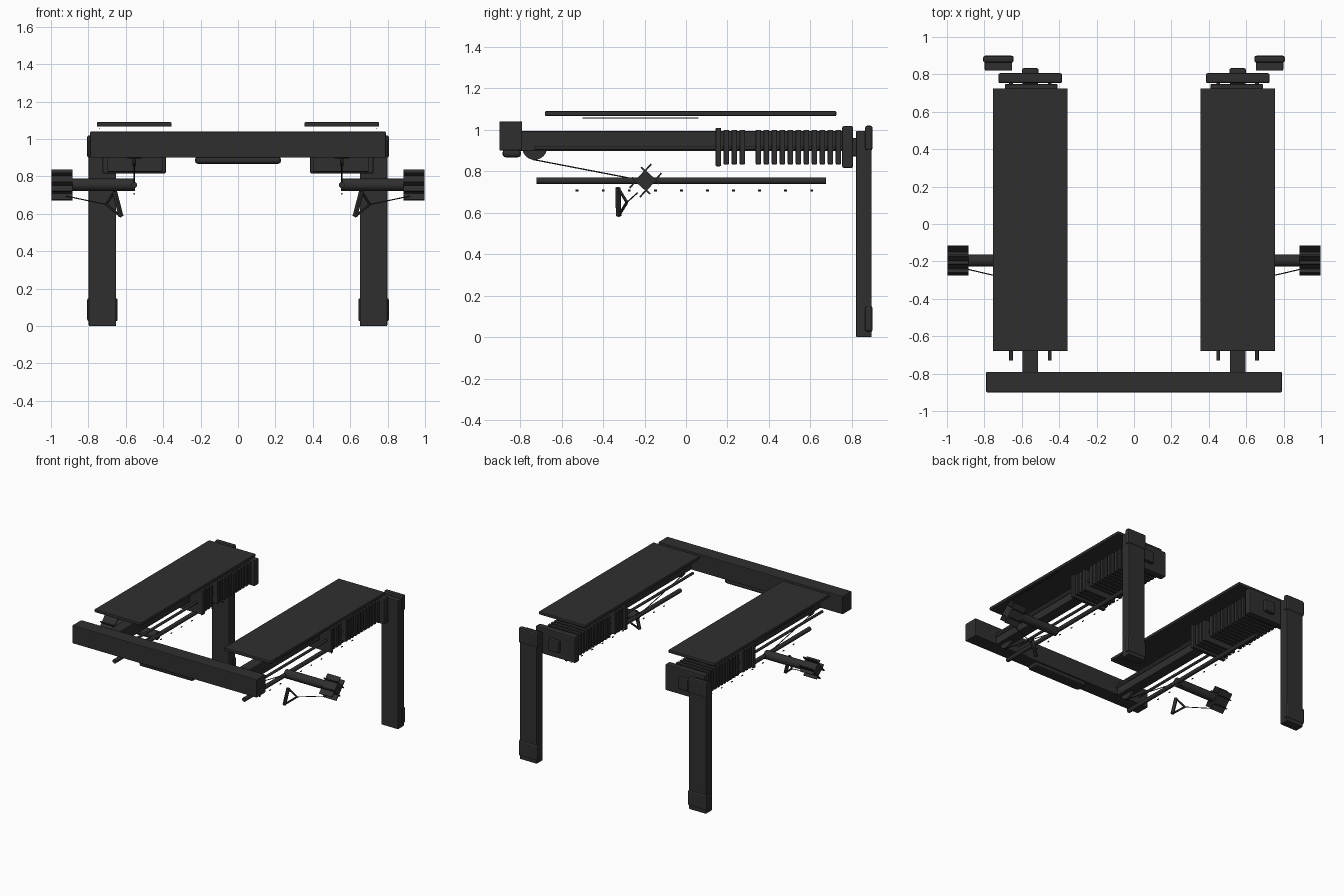
import bpy, math
from mathutils import Vector, Matrix

cube = bpy.data.objects.get("Cube")
if cube:
    bpy.data.objects.remove(cube, do_unlink=True)

mat = bpy.data.materials.new("charcoal")
mat.use_nodes = True
col = (0.028, 0.028, 0.028, 1)
mat.diffuse_color = col
bsdf = next(n for n in mat.node_tree.nodes if n.type == 'BSDF_PRINCIPLED')
bsdf.inputs["Base Color"].default_value = col


def box(name, x, y, z, bevel=0.005):
    """Bevelled box from (min, max) pairs."""
    x = sorted(x)
    bpy.ops.mesh.primitive_cube_add(size=1)
    ob = bpy.context.object
    ob.name = name
    size = (x[1] - x[0], y[1] - y[0], z[1] - z[0])
    ob.data.transform(Matrix.Diagonal((*size, 1)))
    ob.location = ((x[0] + x[1]) / 2, (y[0] + y[1]) / 2, (z[0] + z[1]) / 2)
    ob.data.materials.append(mat)
    if bevel:
        m = ob.modifiers.new("bevel", 'BEVEL')
        m.width, m.segments = bevel, 2
    return ob


def rod(name, a, b, r, sides=16):
    """Round bar between two points."""
    a, b = Vector(a), Vector(b)
    d = b - a
    bpy.ops.mesh.primitive_cylinder_add(vertices=sides, radius=r, depth=d.length,
                                        location=(a + b) / 2)
    ob = bpy.context.object
    ob.name = name
    ob.rotation_euler = d.to_track_quat('Z', 'Y').to_euler()
    ob.data.materials.append(mat)
    bpy.ops.object.shade_smooth_by_angle()
    return ob


# Front crossbar with the plate below it
box("crossbar", (-0.79, 0.79), (-0.9, -0.79), (0.9, 1.04))
box("crossbar_underplate", (-0.23, 0.23), (-0.885, -0.795), (0.867, 0.905), 0.015)

for s, side in ((1, "left"), (-1, "right")):
    def X(a, b):
        return (s * a, s * b)
    c = 0.555

    # Rear leg with wider end caps
    box(side + "_leg", X(0.652, 0.798), (0.82, 0.895), (0, 0.995))
    for tag, z in (("foot", (0.025, 0.15)), ("top", (0.9, 1.02))):
        box(f"{side}_leg_{tag}_cap", X(0.643, 0.807), (0.863, 0.9), z, 0.012)

    # Cover panel and the wire below it
    box(side + "_panel", X(0.355, 0.755), (-0.68, 0.725), (1.066, 1.09), 0.006)
    rod(side + "_panel_wire", (s * 0.74, -0.5, 1.056), (s * 0.74, 0.06, 1.056), 0.002, 6)

    # Main beam and its guide rods
    box(side + "_beam", X(0.512, 0.597), (-0.8, 0.76), (0.897, 0.994))
    for x in (0.451, 0.657):
        rod(side + "_guide_rod", (s * x, -0.73, 0.912), (s * x, 0.76, 0.912), 0.01)

    # Row of upright fins on the beam
    ys = [0.156 + i * 0.0386 for i in range(4)] + [0.349 + i * 0.0386 for i in range(11)]
    for i, y in enumerate(ys):
        e = 0.009 if i == 0 else 0
        box(side + "_fin", X(0.41 - e, 0.69 + e), (y - 0.013, y + 0.013),
            (0.833 - e, 1.0 + e), 0.004)

    # End plate with a small rear block
    box(side + "_end_plate", X(0.385, 0.725), (0.753, 0.806), (0.816, 1.018), 0.008)
    box(side + "_end_block", X(0.51, 0.598), (0.8, 0.833), (0.87, 0.96), 0.008)

    # Pulley below the beam and its cable
    rod(side + "_pulley", (s * 0.545, -0.73, 0.915), (s * 0.565, -0.73, 0.915), 0.06, 32)
    rod(side + "_pulley_cable", (s * c, -0.74, 0.857), (s * c, -0.22, 0.757), 0.003, 8)

    # Lower rail and the row of studs under it
    rod(side + "_lower_rail", (s * c, -0.72, 0.754), (s * c, 0.675, 0.754), 0.016, 20)
    for i in range(10):
        y = -0.525 + i * 0.1257
        rod(side + "_stud", (s * c, y - 0.007, 0.707), (s * c, y + 0.007, 0.707), 0.004, 8)

    # Side arm ending in a head of crossed plates
    hy, hz, tilt = -0.195, 0.755, math.radians(48)
    rod(side + "_side_arm", (s * 0.55, hy, hz), (s * 0.9, hy, hz), 0.033, 24)

    def head_part(name, u, v, bevel=0):
        ob = box(name, X(0.886, 0.998), u, v, bevel)
        p = Matrix.Rotation(tilt, 3, 'X') @ Vector((0, ob.location.y, ob.location.z))
        ob.location = (ob.location.x, hy + p.y, hz + p.z)
        ob.rotation_euler.x = tilt

    head_part(side + "_head_core", (-0.035, 0.035), (-0.035, 0.035))
    for o in (-0.033, 0.033):
        head_part(side + "_head_plate", (-0.078, 0.078), (o - 0.004, o + 0.004))
        head_part(side + "_head_cross_plate", (o - 0.004, o + 0.004), (-0.06, 0.06))

    # Triangular pull handle and its cable
    tri = [(s * 0.625, -0.325, 0.585), (s * 0.66, -0.328, 0.72), (s * 0.705, -0.285, 0.65)]
    for i, r in enumerate((0.013, 0.007, 0.007)):
        rod(side + "_handle_bar", tri[i], tri[(i + 1) % 3], r, 12)
    rod(side + "_handle_cable", tri[2], (s * 0.92, -0.235, 0.695), 0.003, 8)
